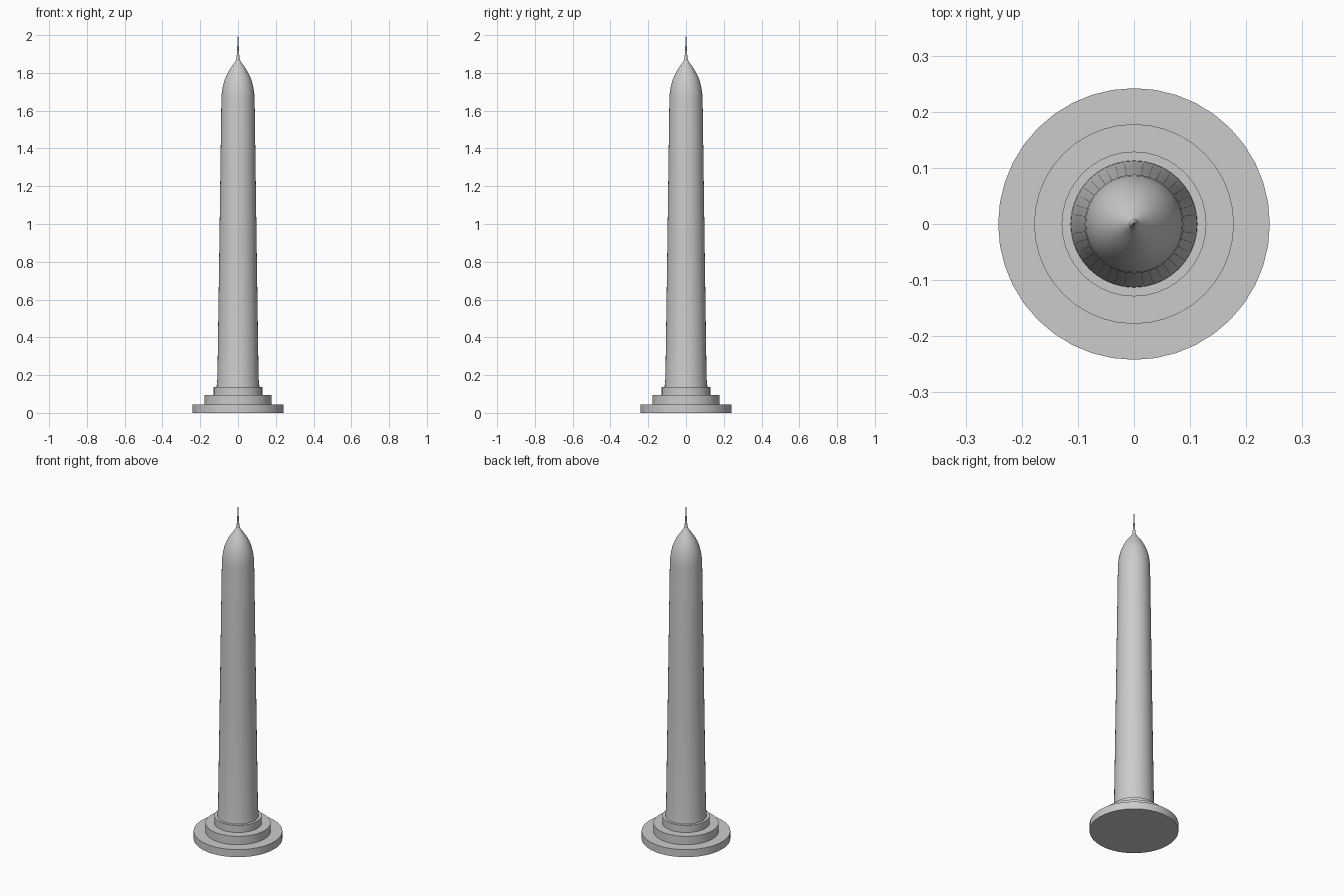
import bpy, bmesh, math

if "Cube" in bpy.data.objects:
    bpy.data.objects.remove(bpy.data.objects["Cube"])

SIDES = 40


def lathe(name, profile):
    """Revolve (radius, height) points into a closed solid."""
    bm = bmesh.new()
    rings = []
    for r, z in profile:
        rings.append([bm.verts.new((r * math.cos(2 * math.pi * i / SIDES),
                                    r * math.sin(2 * math.pi * i / SIDES), z))
                      for i in range(SIDES)])
    for low, high in zip(rings, rings[1:]):
        for i in range(SIDES):
            j = (i + 1) % SIDES
            bm.faces.new((low[i], low[j], high[j], high[i]))
    bm.faces.new(rings[0][::-1])
    bm.faces.new(rings[-1])
    mesh = bpy.data.meshes.new(name)
    bm.to_mesh(mesh)
    bm.free()
    obj = bpy.data.objects.new(name, mesh)
    bpy.context.collection.objects.link(obj)
    bpy.ops.object.select_all(action='DESELECT')
    obj.select_set(True)
    bpy.context.view_layer.objects.active = obj
    bpy.ops.object.shade_smooth_by_angle(angle=math.radians(30))
    return obj


# Three-stepped round plinth
lathe("stepped_base", [(0.242, 0), (0.242, 0.045), (0.178, 0.045), (0.178, 0.095),
                       (0.129, 0.095), (0.129, 0.138)])

# Tapered shaft with a slight flare at its foot, running into the pointed dome
lathe("shaft_and_dome", [(0.113, 0.138), (0.112, 0.155), (0.109, 0.18), (0.0985, 0.90),
                         (0.088, 1.66), (0.086, 1.69), (0.081, 1.725), (0.073, 1.757),
                         (0.062, 1.785), (0.048, 1.812), (0.032, 1.836), (0.019, 1.853),
                         (0.010, 1.868)])

# Needle spire
lathe("spire", [(0.010, 1.868), (0.006, 1.90), (0.001, 2.0)])
